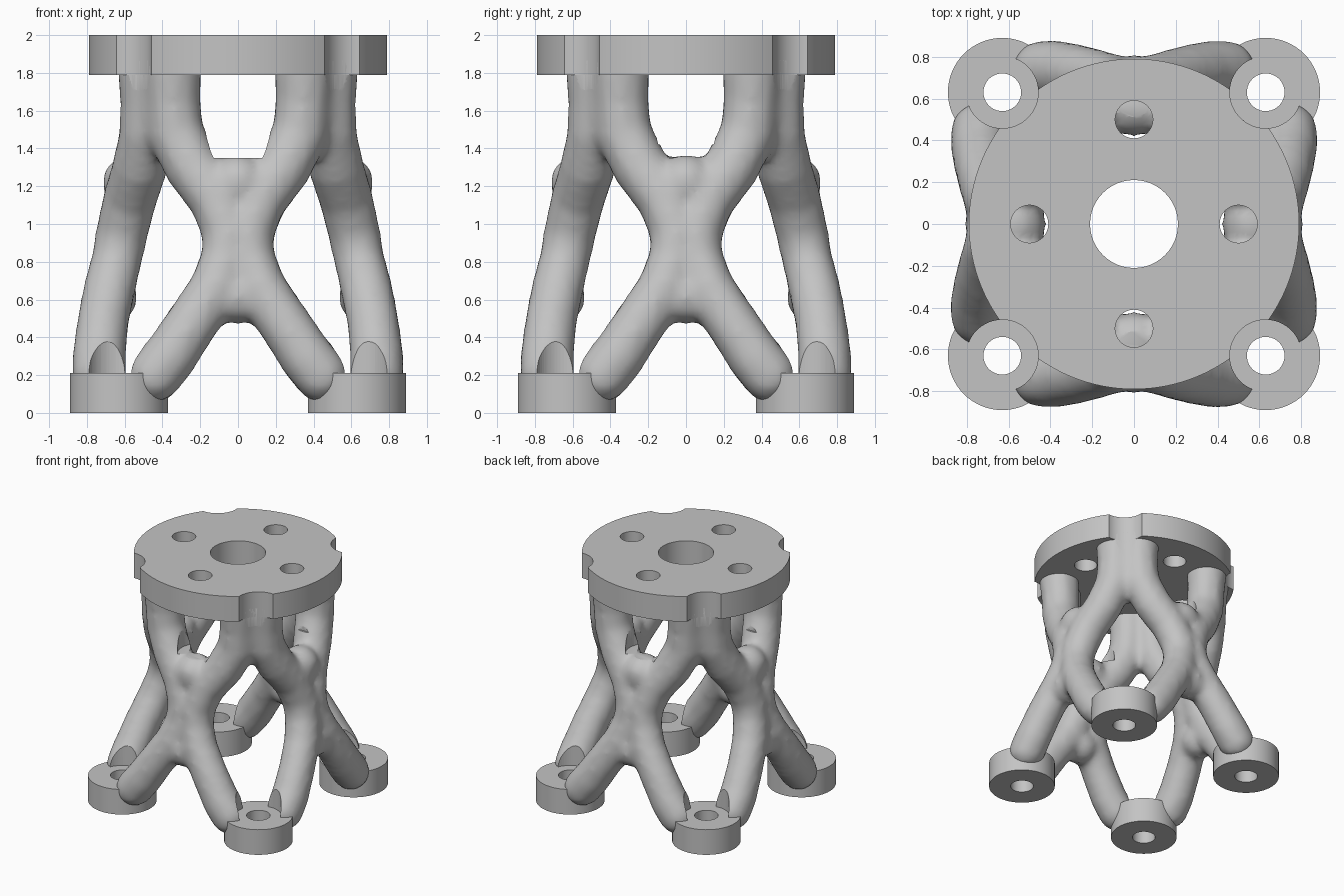
import bpy, bmesh
from math import radians
from mathutils import Vector, Matrix

cube = bpy.data.objects.get("Cube")
if cube:
    bpy.data.objects.remove(cube, do_unlink=True)

GREY = (0.55, 0.55, 0.55, 1)
metal = bpy.data.materials.new("light grey metal")
metal.use_nodes = True
metal.diffuse_color = GREY
metal.node_tree.nodes["Principled BSDF"].inputs["Base Color"].default_value = GREY

PAD = 0.63          # offset of the foot pads from the centre
BOLT = 0.50         # offset of the plate bolt holes
CORNERS = [(sx * PAD, sy * PAD) for sx in (-1, 1) for sy in (-1, 1)]


def add_object(name, bm):
    mesh = bpy.data.meshes.new(name)
    bm.to_mesh(mesh)
    bm.free()
    mesh.materials.append(metal)
    ob = bpy.data.objects.new(name, mesh)
    bpy.context.collection.objects.link(ob)
    return ob


def cylinders(name, specs, segments=64):
    """One mesh holding upright cylinders given as (x, y, radius, bottom, top)."""
    bm = bmesh.new()
    for x, y, r, z0, z1 in specs:
        bmesh.ops.create_cone(bm, cap_ends=True, segments=segments, radius1=r, radius2=r,
                              depth=z1 - z0, matrix=Matrix.Translation((x, y, (z0 + z1) / 2)))
    return add_object(name, bm)


def cut(ob, cutter):
    mod = ob.modifiers.new("cut", 'BOOLEAN')
    mod.operation = 'DIFFERENCE'
    mod.solver = 'EXACT'
    mod.object = cutter
    cutter.hide_render = True


def finish(ob, angle):
    """Bake all modifiers in one pass, then shade smooth with sharp edges kept."""
    graph = bpy.context.evaluated_depsgraph_get()
    mesh = bpy.data.meshes.new_from_object(ob.evaluated_get(graph))
    ob.modifiers.clear()
    ob.data = mesh
    mesh.materials.clear()
    mesh.materials.append(metal)
    bpy.ops.object.select_all(action='DESELECT')
    bpy.context.view_layer.objects.active = ob
    ob.select_set(True)
    bpy.ops.object.shade_smooth_by_angle(angle=radians(angle))


def drop(ob):
    bpy.data.objects.remove(ob, do_unlink=True)


# Round top plate with centre hole, four bolt holes and corner notches
plate = cylinders("top_plate", [(0, 0, 0.79, 1.79, 2.0)], 128)
bolts = [(BOLT, 0), (-BOLT, 0), (0, BOLT), (0, -BOLT)]
holes = cylinders("plate_holes", [(0, 0, 0.21, 1.5, 2.2)]
                  + [(x, y, 0.09, 1.5, 2.2) for x, y in bolts]
                  + [(x, y, 0.172, 1.5, 2.2) for x, y in CORNERS])
cut(plate, holes)
finish(plate, 25)
drop(holes)

# Four foot pads with bolt holes
pad_holes = cylinders("pad_holes", [(x, y, 0.09, -0.1, 0.4) for x, y in CORNERS])
for (x, y), name in zip(CORNERS, ("front_right", "back_right", "front_left", "back_left")):
    pad = cylinders(name + "_pad", [(x, y, 0.26, 0, 0.21)])
    cut(pad, pad_holes)
    finish(pad, 25)
drop(pad_holes)

# Half of one X-shaped strut: x, distance outward, z, radius
STRUT = [(0.44, 0.735, 0.20, 0.15), (0.36, 0.735, 0.30, 0.15), (0.24, 0.715, 0.48, 0.145),
         (0.12, 0.68, 0.66, 0.145), (0.06, 0.64, 0.82, 0.14), (0.05, 0.615, 0.95, 0.145),
         (0.11, 0.575, 1.12, 0.15), (0.24, 0.52, 1.30, 0.155), (0.33, 0.48, 1.48, 0.155),
         (0.345, 0.475, 1.66, 0.155), (0.35, 0.48, 1.82, 0.165)]
# Fillers that round out the two crotches of the X
WEBS = [(0, 0.67, 0.61, 0.145), (0, 0.57, 1.22, 0.155)]
STEPS = 3

# Front X built from overlapping balls along the strut path
balls = list(WEBS)
for a, b in zip(STRUT, STRUT[1:]):
    for i in range(STEPS):
        x, out, z, r = Vector(a).lerp(Vector(b), i / STEPS)
        balls += [(x, out, z, r), (-x, out, z, r)]
x, out, z, r = STRUT[-1]
balls += [(x, out, z, r), (-x, out, z, r)]
bm = bmesh.new()
for x, out, z, r in balls:
    bmesh.ops.create_icosphere(bm, subdivisions=2, radius=r,
                               matrix=Matrix.Translation((x, -out, z)))
side = bpy.data.meshes.new("strut_side")
bm.to_mesh(side)
bm.free()

# Repeat the X on all four sides
bm = bmesh.new()
for quarter in range(4):
    bm.from_mesh(side)
    side.transform(Matrix.Rotation(radians(90), 4, 'Z'))
bpy.data.meshes.remove(side)

# Blend the struts into one organic frame
frame = add_object("strut_frame", bm)
remesh = frame.modifiers.new("blend", 'REMESH')
remesh.mode = 'VOXEL'
remesh.voxel_size = 0.026
soften = frame.modifiers.new("soften", 'SMOOTH')
soften.factor = 0.5
soften.iterations = 12
finish(frame, 35)

# Tool clearance grooves above the pads and below the plate bolts
grooves = cylinders("clearance_cutter",
                    [(x, y, 0.172, -0.2, 2.2) for x, y in CORNERS]
                    + [(0, s * BOLT, 0.172, 1.35, 2.2) for s in (-1, 1)]
                    + [(s * BOLT, 0, 0.155, 1.42, 2.2) for s in (-1, 1)])
cut(frame, grooves)
finish(frame, 35)
drop(grooves)
